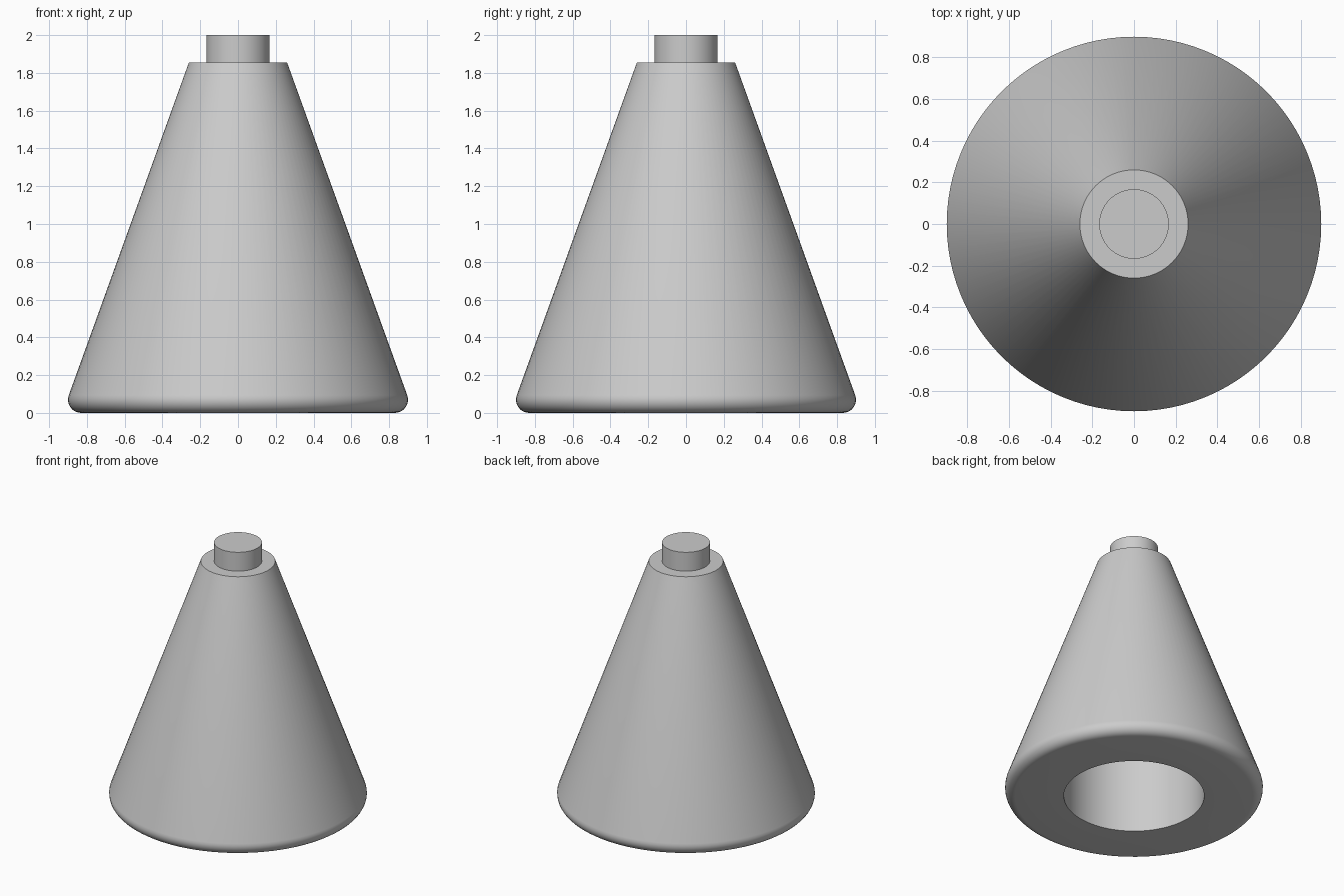
import bpy
import bmesh
import math

SEGMENTS = 96

if "Cube" in bpy.data.objects:
    bpy.data.objects.remove(bpy.data.objects["Cube"])

# Single grey finish
grey = bpy.data.materials.new("plain_grey")
grey.use_nodes = True
colour = (0.6, 0.6, 0.6, 1)
grey.diffuse_color = colour
grey.node_tree.nodes["Principled BSDF"].inputs["Base Color"].default_value = colour


def lathe(name, profile):
    """Spin a radius/height profile about the z axis into a closed solid."""
    bm = bmesh.new()
    verts = [bm.verts.new((r, 0, z)) for r, z in profile]
    edges = [bm.edges.new(pair) for pair in zip(verts, verts[1:])]
    bmesh.ops.spin(bm, geom=verts + edges, axis=(0, 0, 1), cent=(0, 0, 0),
                   angle=math.tau, steps=SEGMENTS, use_duplicate=False)
    bmesh.ops.remove_doubles(bm, verts=bm.verts, dist=1e-5)
    bmesh.ops.recalc_face_normals(bm, faces=bm.faces)
    mesh = bpy.data.meshes.new(name)
    bm.to_mesh(mesh)
    bm.free()
    mesh.materials.append(grey)
    obj = bpy.data.objects.new(name, mesh)
    bpy.context.collection.objects.link(obj)
    bpy.ops.object.select_all(action="DESELECT")
    obj.select_set(True)
    bpy.context.view_layer.objects.active = obj
    bpy.ops.object.shade_smooth_by_angle(angle=math.radians(30))
    return obj


# Rounded lower edge blending into the slope
fillet = 0.07
slope = math.atan2(0.9 - 0.26, 1.77)
arc = []
for i in range(9):
    a = -math.pi / 2 + (math.pi / 2 + slope) * i / 8
    arc.append((0.83 + fillet * math.cos(a), fillet + fillet * math.sin(a)))

# Tapered body with a round socket in the base and a peg on top
socket = [(0, 1.0), (0.49, 1.0), (0.49, 0)]
shoulder_and_peg = [(0.26, 1.855), (0.167, 1.855), (0.167, 2), (0, 2)]
lathe("tapered_body", socket + arc + shoulder_and_peg)
